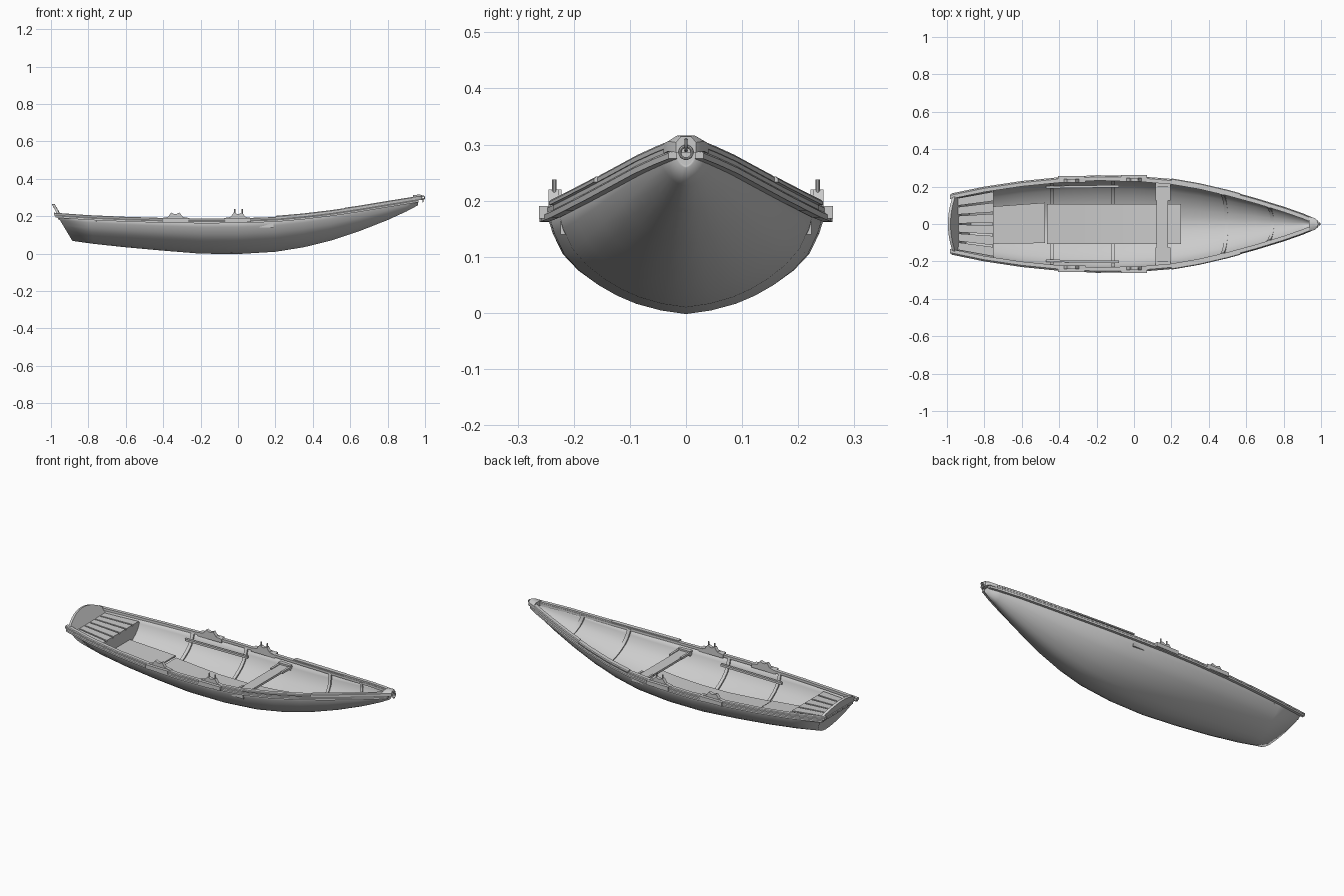
import bpy, bmesh, math
from mathutils import Vector

if "Cube" in bpy.data.objects:
    bpy.data.objects.remove(bpy.data.objects["Cube"])

# Stations: x, half beam of hull, keel height, sheer height
ST = [(-.97, .15, .072, .212), (-.8, .185, .056, .2), (-.6, .215, .038, .191), (-.4, .235, .02, .185),
      (-.2, .246, .004, .182), (0, .243, .002, .183), (.2, .226, .014, .19), (.35, .2, .038, .203),
      (.5, .165, .075, .221), (.65, .124, .125, .243), (.8, .078, .184, .268), (.9, .043, .23, .284),
      (.96, .018, .262, .294)]
# Half section as fractions of beam and depth
SEC = [(0, 0), (.18, .035), (.36, .1), (.5, .18), (.63, .28), (.77, .42), (.88, .58), (.95, .78), (1, 1)]
N = len(SEC) - 1


def station(x):
    for a, b in zip(ST, ST[1:]):
        if x <= b[0] or b is ST[-1]:
            f = (x - a[0]) / (b[0] - a[0])
            return [a[i] + f * (b[i] - a[i]) for i in (1, 2, 3)]


def skin(x, inset=0.0):
    """Section of the hull at x, from one gunwale to the other."""
    beam, keel, sheer = station(x)
    rake = max(0, (-.7 - x) / .27) * .085
    pts = []
    for i in range(-N, N + 1):
        fy, fz = SEC[abs(i)]
        y = math.copysign(fy, i) * max(beam - inset, .002)
        z = keel + inset + fz * (sheer - keel - inset)
        pts.append(Vector((x + rake * (1 - fz), y, z)))
    return pts


def make(name, verts, faces, smooth=True):
    me = bpy.data.meshes.new(name)
    me.from_pydata([tuple(v) for v in verts], [], faces)
    bm = bmesh.new()
    bm.from_mesh(me)
    bmesh.ops.recalc_face_normals(bm, faces=bm.faces)
    bm.to_mesh(me)
    bm.free()
    ob = bpy.data.objects.new(name, me)
    bpy.context.collection.objects.link(ob)
    if smooth:
        bpy.ops.object.select_all(action='DESELECT')
        ob.select_set(True)
        bpy.context.view_layer.objects.active = ob
        bpy.ops.object.shade_smooth_by_angle(angle=math.radians(35))
    return ob


def loft(name, rings, closed=True):
    """Skin a list of equal rings; closed rings get end caps."""
    n = len(rings[0])
    faces = []
    for r in range(len(rings) - 1):
        for i in range(n if closed else n - 1):
            j = (i + 1) % n
            faces.append((r * n + i, r * n + j, (r + 1) * n + j, (r + 1) * n + i))
    if closed:
        faces += [tuple(range(n)), tuple(range((len(rings) - 1) * n, len(rings) * n))]
    return make(name, [p for r in rings for p in r], faces)


def thick(ob, t, offset=0):
    m = ob.modifiers.new("thickness", 'SOLIDIFY')
    m.thickness, m.offset = t, offset
    return ob


def box(name, x0, x1, y0, y1, z0, z1):
    return loft(name, [[(x, y0, z0), (x, y1, z0), (x, y1, z1), (x, y0, z1)] for x in (x0, x1)])


def xs_between(x0, x1):
    return [x0] + [s[0] for s in ST if x0 < s[0] < x1] + [x1]


def rail(name, x0, x1, yin, yout, zlo, zhi):
    """Strip following the sheer on both sides."""
    for s, side in ((1, "left"), (-1, "right")):
        rings = []
        for x in xs_between(x0, x1):
            b, _, z = station(x)
            rings.append([(x, s * (b + dy), z + dz) for dy, dz in
                          ((yin, zlo), (yout, zlo), (yout, zhi - .004), (yout - .004, zhi), (yin, zhi))])
        loft(f"{name}_{side}", rings)


def board(name, x0, x1, w0, w1, lift, shift=0):
    """Bottom board following the keel line."""
    rings = []
    for k in range(9):
        f = k / 8
        x = x0 + f * (x1 - x0)
        z = station(x)[1] + lift
        w = w0 + f * (w1 - w0)
        c = shift * (2 * f - 1)
        rings.append([(x, c - w, z), (x, c + w, z), (x, c + w, z + .008), (x, c - w, z + .008)])
    loft(name, rings)


# Hull shell
thick(loft("hull", [skin(x) for x in xs_between(-.97, .96)], closed=False), .008)

# Bow closing face
bow = skin(.96)
make("stem", bow, [tuple(range(len(bow)))], False)

# Transom with arched top edge
edge = skin(-.97)
arch = []
for k in range(1, 12):
    s = 1 - k / 6
    arch.append(Vector((-.968 - .027 * (1 - s * s), s * .152, .214 + .05 * (1 - s * s))))
outline = edge + arch
loft("transom", [outline, [p + Vector((.014, 0, .003)) for p in outline]])

# Gunwale, rub rail and raised forward cap
rail("gunwale", -.985, .965, -.014, .01, -.008, .006)
rail("rub_rail", -.975, .965, .0, .015, -.02, -.006)
rail("rail_cap", .2, .57, -.01, .018, .002, .012)
rail("bow_rail", .57, .965, -.012, .012, .002, .014)

# Bow cap and mooring ring
loft("bow_cap", [[(x, -w, z - .018), (x, w, z - .018), (x, w, z), (x, w * .5, z + .01), (x, -w * .5, z + .01), (x, -w, z)]
                 for x, w, z in ((.935, .04, .302), (.965, .032, .306), (.983, .018, .304))])
bpy.ops.mesh.primitive_torus_add(major_segments=20, minor_segments=8, major_radius=.011, minor_radius=.0025,
                                 location=(.988, 0, .286), rotation=(0, math.pi / 2, 0))
bpy.context.object.name = "mooring_ring"
bpy.ops.mesh.primitive_torus_add(major_segments=16, minor_segments=8, major_radius=.009, minor_radius=.003,
                                 location=(.988, 0, .299), rotation=(math.pi / 2, 0, 0))
bpy.context.object.name = "ring_eye"

# Ribs on the inside of the hull
for k, x in enumerate((-.44, -.11, .48, .725)):
    bend = .025 if x > .3 else 0
    rings = []
    mid = [skin(x + d, i) for d, i in ((-.009, .003), (.009, .003), (.009, .013), (-.009, .013))]
    for i in range(2 * N + 1):
        off = Vector((bend * (.6 - SEC[abs(i - N)][1]), 0, 0))
        rings.append([m[i] + off for m in mid])
    loft(f"rib_{k + 1}", rings)

# Side stringers across the two aft ribs
for s, side in ((1, "left"), (-1, "right")):
    loft(f"stringer_{side}", [[(x, s * (y + a), z) for a, z in ((-.007, .138), (.006, .138), (.006, .15), (-.007, .15))]
                              for x, y in ((-.47, .197), (-.08, .203))])

# Bottom boards
board("floor_board", -.465, .25, .106, .106, .042)
board("stern_floor_board", -.75, -.475, .1, .108, .048, .006)

# Stern bulkhead and slatted stern seat
sec = skin(-.75, .004)
loft("stern_bulkhead", [[Vector((x, p.y, min(p.z, .174))) for p in sec] for x in (-.758, -.75)])
for k in range(6):
    u0, u1 = (k - 3 + .08) / 3, (k - 2 - .08) / 3
    loft(f"seat_slat_{k + 1}", [[(x, u0 * w, z), (x, u1 * w, z), (x, u1 * w, z + .01), (x, u0 * w, z + .01)]
                                for x, w, z in ((-.962, .138, .183), (-.75, .178, .172))])

# Thwart with wider ends
box("thwart", .12, .182, -.212, .212, .147, .159)
for s in (1, -1):
    y = sorted((s * .2, s * .224))
    box("thwart_end", .115, .19, y[0], y[1], .14, .168)
    y = sorted((s * .125, s * .217))
    for x in (.114, .182):
        box("thwart_knee", x, x + .012, y[0], y[1], .15, .163)

# Oarlock blocks and pins
BLOCK = [(-.075, -.016), (.075, -.016), (.075, .004), (.04, .01), (.022, .034), (.006, .026),
         (-.006, .026), (-.022, .034), (-.04, .01), (-.075, .004)]
for x0, tag in ((-.335, "aft"), (.0, "fore")):
    for s, side in ((1, "left"), (-1, "right")):
        b = station(x0)[0]
        loft(f"oarlock_{tag}_{side}", [[(x0 + px, s * y, .186 + pz) for px, pz in BLOCK] for y in (b - .017, b + .002)])
        y = sorted((s * b, s * (b + .019)))
        box(f"oarlock_pad_{tag}_{side}", x0 - .07, x0 + .07, y[0], y[1], .168, .191)
        if tag == "fore":
            for px in (-.017, .022):
                bpy.ops.mesh.primitive_cylinder_add(vertices=10, radius=.004, depth=.05,
                                                    location=(x0 + px, s * (b - .008), .213))
                bpy.context.object.name = f"oar_pin_{side}"
